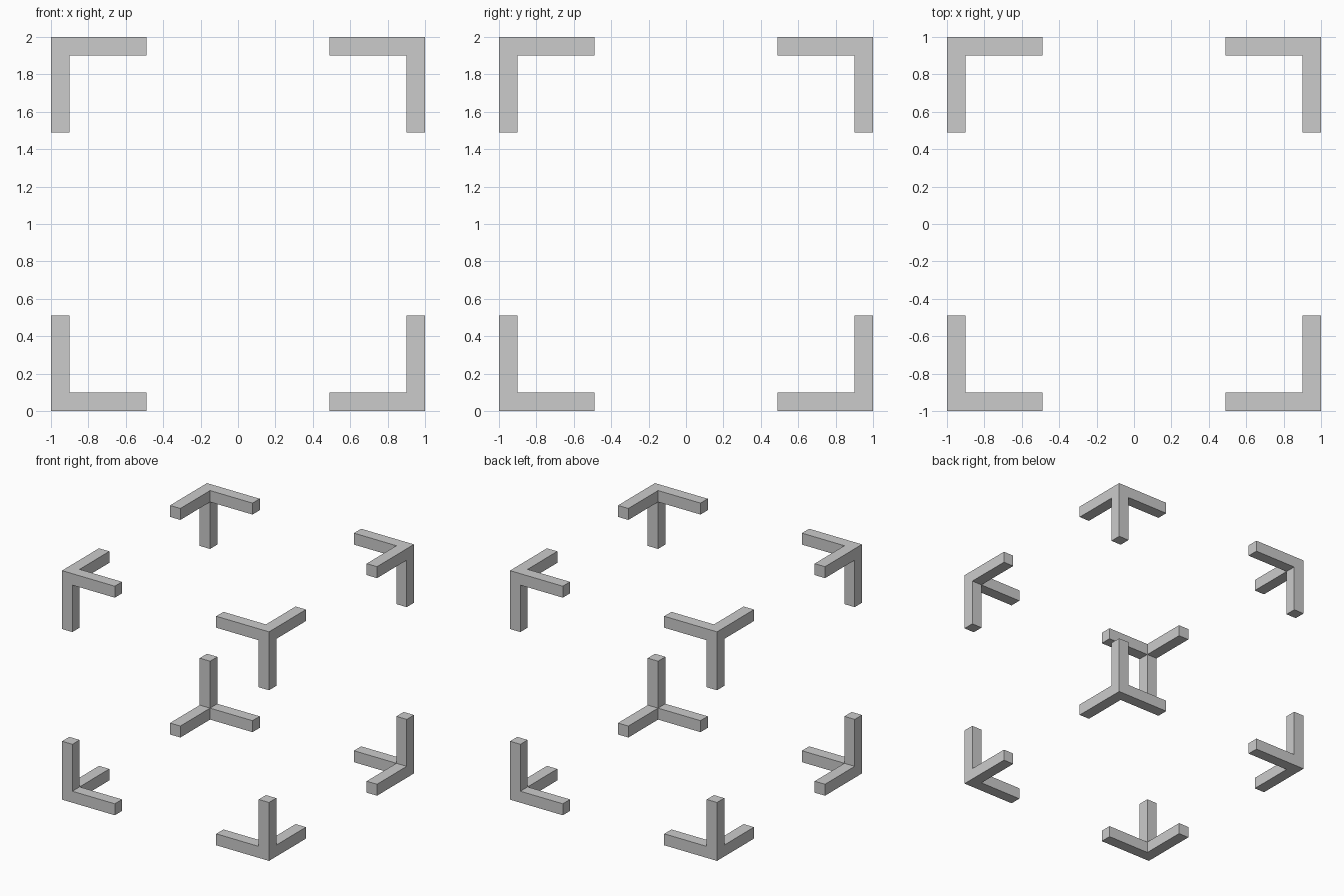
import bpy, bmesh
from mathutils import Vector, Matrix

if "Cube" in bpy.data.objects:
    bpy.data.objects.remove(bpy.data.objects["Cube"])

HALF = 1.0      # half size of the whole cube frame
THICK = 0.1     # bar thickness
LENGTH = 0.51   # arm length measured from the outer corner


def corner_bracket(name, sx, sy, sz):
    """Small cube at a frame corner with three arms extruded inward."""
    signs = Vector((sx, sy, sz))
    centre = signs * (HALF - THICK / 2) + Vector((0, 0, HALF))
    bm = bmesh.new()
    bmesh.ops.create_cube(bm, size=THICK, matrix=Matrix.Translation(centre))
    bm.normal_update()

    # the three cube faces that look towards the middle of the frame
    inner = [f for f in bm.faces if f.normal.dot(signs) < -0.5]
    for face in inner:
        direction = face.normal.copy()
        out = bmesh.ops.extrude_discrete_faces(bm, faces=[face])
        bmesh.ops.translate(bm, verts=out["faces"][0].verts,
                            vec=direction * (LENGTH - THICK))

    bmesh.ops.recalc_face_normals(bm, faces=bm.faces)
    mesh = bpy.data.meshes.new(name)
    bm.to_mesh(mesh)
    bm.free()
    obj = bpy.data.objects.new(name, mesh)
    bpy.context.collection.objects.link(obj)


# eight corner brackets
for sz, level in ((-1, "bottom"), (1, "top")):
    for sy, depth in ((-1, "front"), (1, "back")):
        for sx, side in ((-1, "left"), (1, "right")):
            corner_bracket(f"{level}_{depth}_{side}_bracket", sx, sy, sz)
